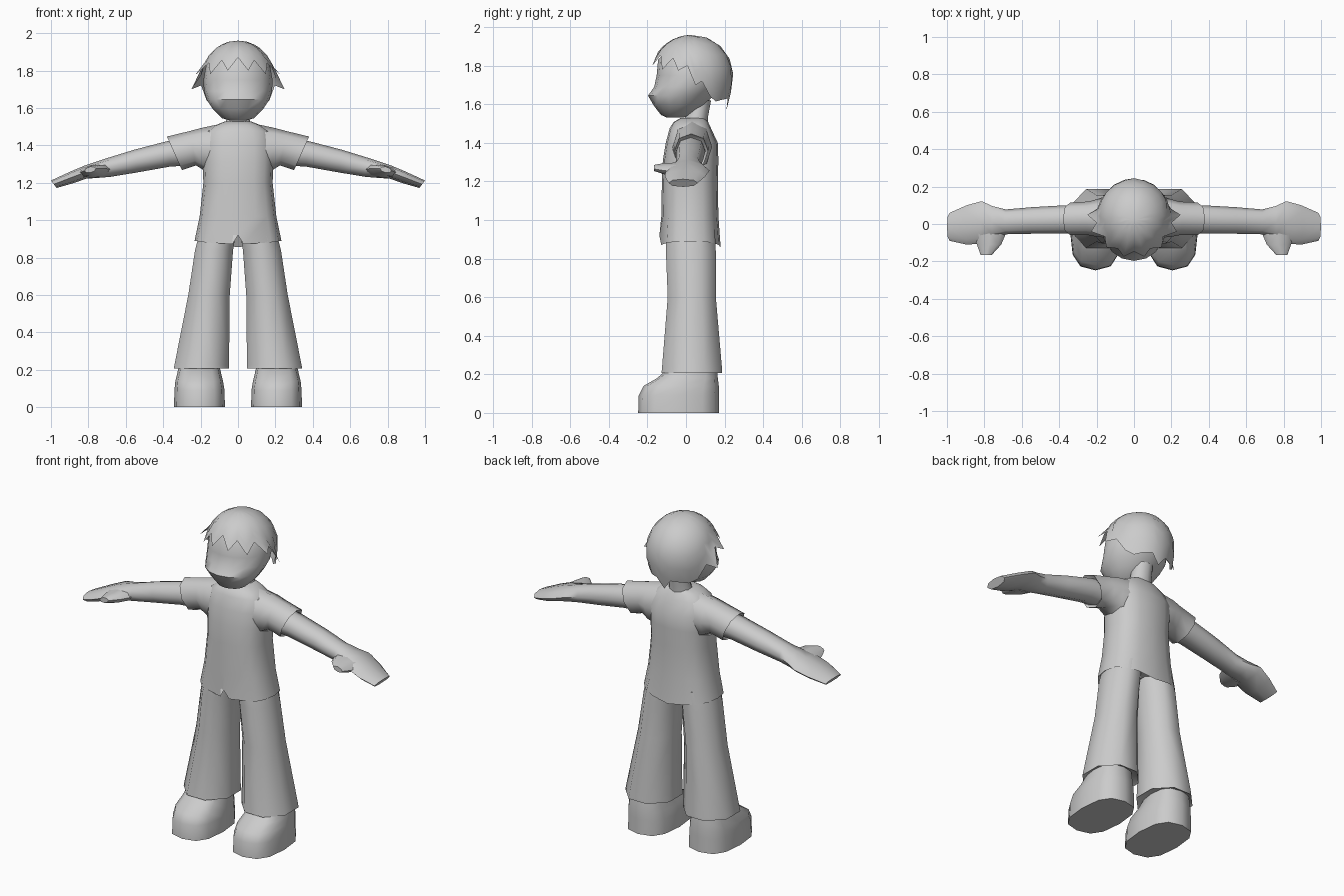
import bpy, bmesh, math
from mathutils import Vector

grey = bpy.data.materials.new("plain grey")
grey.diffuse_color = (0.6, 0.6, 0.6, 1)


def finish(name, bm, angle=50):
    bmesh.ops.recalc_face_normals(bm, faces=bm.faces)
    mesh = bpy.data.meshes.new(name)
    bm.to_mesh(mesh)
    bm.free()
    mesh.materials.append(grey)
    ob = bpy.data.objects.new(name, mesh)
    bpy.context.collection.objects.link(ob)
    bpy.ops.object.select_all(action='DESELECT')
    ob.select_set(True)
    bpy.context.view_layer.objects.active = ob
    bpy.ops.object.shade_smooth_by_angle(angle=math.radians(angle))
    return ob


def ring(c, a, b, n, p=1.0, turn=0.0):
    """Rounded loop about c spanned by half-axes a and b; p < 1 makes it boxier."""
    pts = []
    for i in range(n):
        t = 2 * math.pi * (i + turn) / n
        u, v = math.cos(t), math.sin(t)
        u = math.copysign(abs(u) ** p, u)
        v = math.copysign(abs(v) ** p, v)
        pts.append(Vector(c) + Vector(a) * u + Vector(b) * v)
    return pts


def flat_ring(x0, x1, y0, y1, z, n, p=1.0, turn=0.0):
    return ring(((x0 + x1) / 2, (y0 + y1) / 2, z), (0, (y0 - y1) / 2, 0),
                ((x1 - x0) / 2, 0, 0), n, p, turn)


def limb_ring(top, bottom, y0, y1, n=8, p=0.9):
    """Loop across a sideways limb, from its top and bottom (x, z) points."""
    t, b = Vector((top[0], 0, top[1])), Vector((bottom[0], 0, bottom[1]))
    mid = (t + b) / 2 + Vector((0, (y0 + y1) / 2, 0))
    return ring(mid, (t - b) / 2, (0, (y1 - y0) / 2, 0), n, p)


def loft(name, rings, side=1, angle=50):
    bm = bmesh.new()
    rows = [[bm.verts.new((q.x * side, q.y, q.z)) for q in r] for r in rings]
    n = len(rows[0])
    for lo, hi in zip(rows, rows[1:]):
        for i in range(n):
            j = (i + 1) % n
            bm.faces.new((lo[i], lo[j], hi[j], hi[i]))
    bm.faces.new(rows[0])
    bm.faces.new(rows[-1])
    return finish(name, bm, angle)


# Head with a forward pointing jaw: half width, front y, back y, height
loft("head", [flat_ring(-w, w, f, b, z, 16) for w, f, b, z in [
    (0.04, -0.10, -0.01, 1.532), (0.085, -0.13, 0.02, 1.545),
    (0.135, -0.168, 0.10, 1.595), (0.168, -0.197, 0.14, 1.645),
    (0.182, -0.165, 0.17, 1.69), (0.185, -0.152, 0.19, 1.75),
    (0.17, -0.145, 0.18, 1.83), (0.10, -0.08, 0.11, 1.91)]])

# Neck leaning back to front
loft("neck", [flat_ring(-w, w, f, b, z, 10) for w, f, b, z in [
    (0.085, -0.04, 0.11, 1.47), (0.065, 0.0, 0.115, 1.54),
    (0.06, 0.02, 0.13, 1.62)]])

# Hair cap with a zigzag edge: angle from front, edge height, outward flare
edge = [(0, 1.87, 1.0), (16, 1.80, 1.02), (30, 1.855, 1.0), (46, 1.78, 1.04),
        (60, 1.84, 1.0), (74, 1.775, 1.2), (84, 1.80, 1.04), (94, 1.70, 1.27),
        (104, 1.72, 1.02), (118, 1.64, 1.04), (132, 1.615, 1.0),
        (148, 1.625, 1.0), (165, 1.63, 1.0), (180, 1.57, 1.12)]
edge += [(360 - a, z, f) for a, z, f in edge[-2:0:-1]]
ROWS = 6
bm = bmesh.new()
crown = bm.verts.new((0, 0.02, 1.96))
cols = []
for az, z_end, flare in edge:
    a = math.radians(az)
    d = (z_end - 1.75) / (0.21 if z_end > 1.75 else 0.27)
    t_end = math.acos(d)
    col = []
    for k in range(1, ROWS + 1):
        t = t_end * k / ROWS
        r = math.sin(t) * (flare if k == ROWS else 1)
        z = 1.75 + math.cos(t) * (0.21 if t < math.pi / 2 else 0.27)
        col.append(bm.verts.new((0.2 * r * math.sin(a),
                                 0.03 - 0.215 * r * math.cos(a), z)))
    cols.append(col)
for c, d in zip(cols, cols[1:] + cols[:1]):
    bm.faces.new((crown, c[0], d[0]))
    for k in range(ROWS - 1):
        bm.faces.new((c[k], c[k + 1], d[k + 1], d[k]))
finish("hair", bm)

# Shirt body: half width, front y, back y, height; hem dips front and back
body = [flat_ring(-w, w, f, b, z, 16, 0.8) for w, f, b, z in [
    (0.20, -0.11, 0.15, 0.92), (0.232, -0.138, 0.18, 0.87),
    (0.205, -0.128, 0.168, 1.02), (0.185, -0.125, 0.165, 1.2),
    (0.19, -0.12, 0.168, 1.31), (0.19, -0.105, 0.165, 1.40),
    (0.17, -0.085, 0.13, 1.475), (0.12, -0.065, 0.115, 1.508),
    (0.07, -0.03, 0.10, 1.528)]]
for q in body[1]:
    q.z = 0.855 + 0.035 * abs(q.x) / 0.232
# small vent at the front of the hem
body[1][0].z = 0.92
body[1][1].x, body[1][-1].x = 0.03, -0.03
loft("shirt_body", body)

for side, word in ((1, "left"), (-1, "right")):
    # Sleeve, with a recessed end round the arm
    loft(word + "_sleeve", [
        limb_ring((0.08, 1.518), (0.10, 1.24), -0.075, 0.135),
        limb_ring((0.20, 1.492), (0.18, 1.265), -0.07, 0.135),
        limb_ring((0.26, 1.476), (0.225, 1.293), -0.06, 0.12),
        limb_ring((0.38, 1.447), (0.30, 1.268), -0.06, 0.115),
        limb_ring((0.35, 1.43), (0.29, 1.29), -0.045, 0.10)], side)

    # Arm running into a flat mitten hand
    loft(word + "_arm", [
        limb_ring((0.31, 1.435), (0.29, 1.29), -0.05, 0.10),
        limb_ring((0.38, 1.422), (0.36, 1.287), -0.052, 0.10),
        limb_ring((0.55, 1.378), (0.54, 1.255), -0.052, 0.09),
        limb_ring((0.69, 1.335), (0.68, 1.232), -0.055, 0.078),
        limb_ring((0.76, 1.312), (0.75, 1.226), -0.075, 0.095),
        limb_ring((0.82, 1.292), (0.81, 1.222), -0.105, 0.122),
        limb_ring((0.90, 1.258), (0.89, 1.195), -0.11, 0.10),
        limb_ring((1.00, 1.212), (0.97, 1.172), -0.09, 0.06)], side)

    # Thumb pointing forward
    loft(word + "_thumb", [
        ring((0.77, -0.04, 1.262), (0.09, 0, -0.01), (0, 0, 0.036), 8),
        ring((0.775, -0.11, 1.266), (0.065, 0, -0.01), (0, 0, 0.03), 8),
        ring((0.79, -0.165, 1.27), (0.03, 0, -0.005), (0, 0, 0.016), 8)], side)

    # Flared trouser leg, with a recessed hem
    loft(word + "_trouser_leg", [flat_ring(a, b, f, k, z, 8, 1, 0.5) for a, b, f, k, z in [
        (0.065, 0.325, -0.11, 0.17, 0.225), (0.035, 0.355, -0.14, 0.20, 0.208),
        (0.036, 0.352, -0.138, 0.20, 0.225), (0.035, 0.275, -0.105, 0.165, 0.60),
        (0.018, 0.238, -0.115, 0.165, 0.84), (0.0, 0.21, -0.11, 0.16, 0.95)]], side, 60)

    # Shoe with a blunt sloping toe
    loft(word + "_shoe", [flat_ring(a, b, f, k, z, 12, 0.75) for a, b, f, k, z in [
        (0.07, 0.342, -0.248, 0.17, 0.0), (0.072, 0.34, -0.245, 0.17, 0.09),
        (0.08, 0.335, -0.22, 0.17, 0.14), (0.09, 0.325, -0.15, 0.165, 0.18),
        (0.10, 0.315, -0.10, 0.16, 0.225)]], side)
